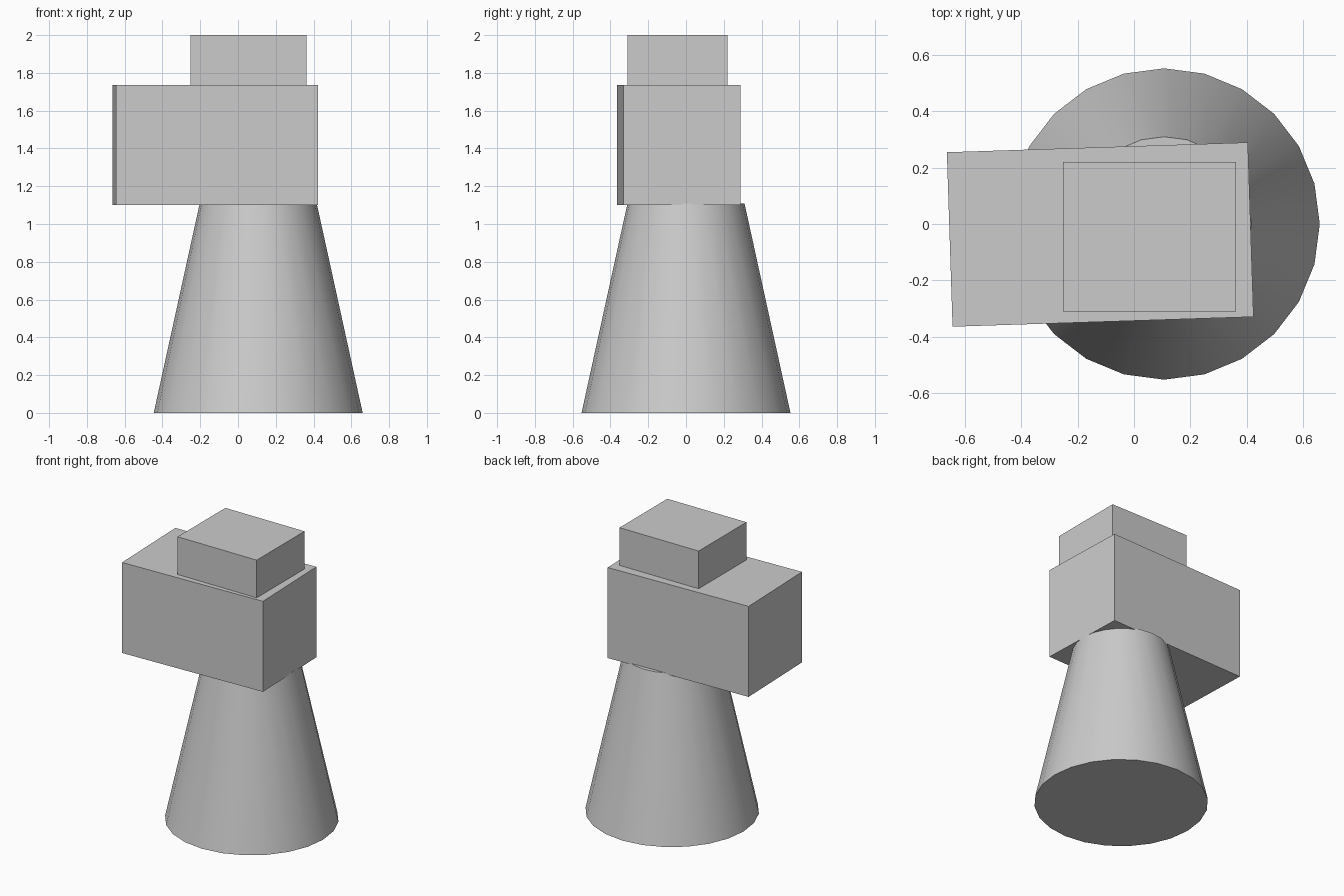
import bpy
from math import radians

if "Cube" in bpy.data.objects:
    bpy.data.objects.remove(bpy.data.objects["Cube"])


def box(name, centre, size, turn=0.0):
    bpy.ops.mesh.primitive_cube_add(size=1, location=centre)
    ob = bpy.context.object
    ob.name = name
    ob.scale = size
    bpy.ops.object.transform_apply(location=False, rotation=False, scale=True)
    ob.rotation_euler.z = radians(turn)
    return ob


# Tapered 24-sided base, smooth around its side
HEIGHT = 1.108
bpy.ops.mesh.primitive_cone_add(vertices=24, radius1=0.553, radius2=0.31,
                                depth=HEIGHT, location=(0.107, 0, HEIGHT / 2),
                                rotation=(0, 0, radians(90)))
bpy.context.object.name = "tapered_base"
bpy.ops.object.shade_smooth_by_angle(angle=radians(30))

# Long block, turned slightly and overhanging to the left
box("overhanging_block", (-0.12, -0.0375, 1.418), (1.07, 0.62, 0.635), 1.87)

# Small block on top
box("top_block", (0.055, -0.045, 1.8675), (0.614, 0.53, 0.265))
